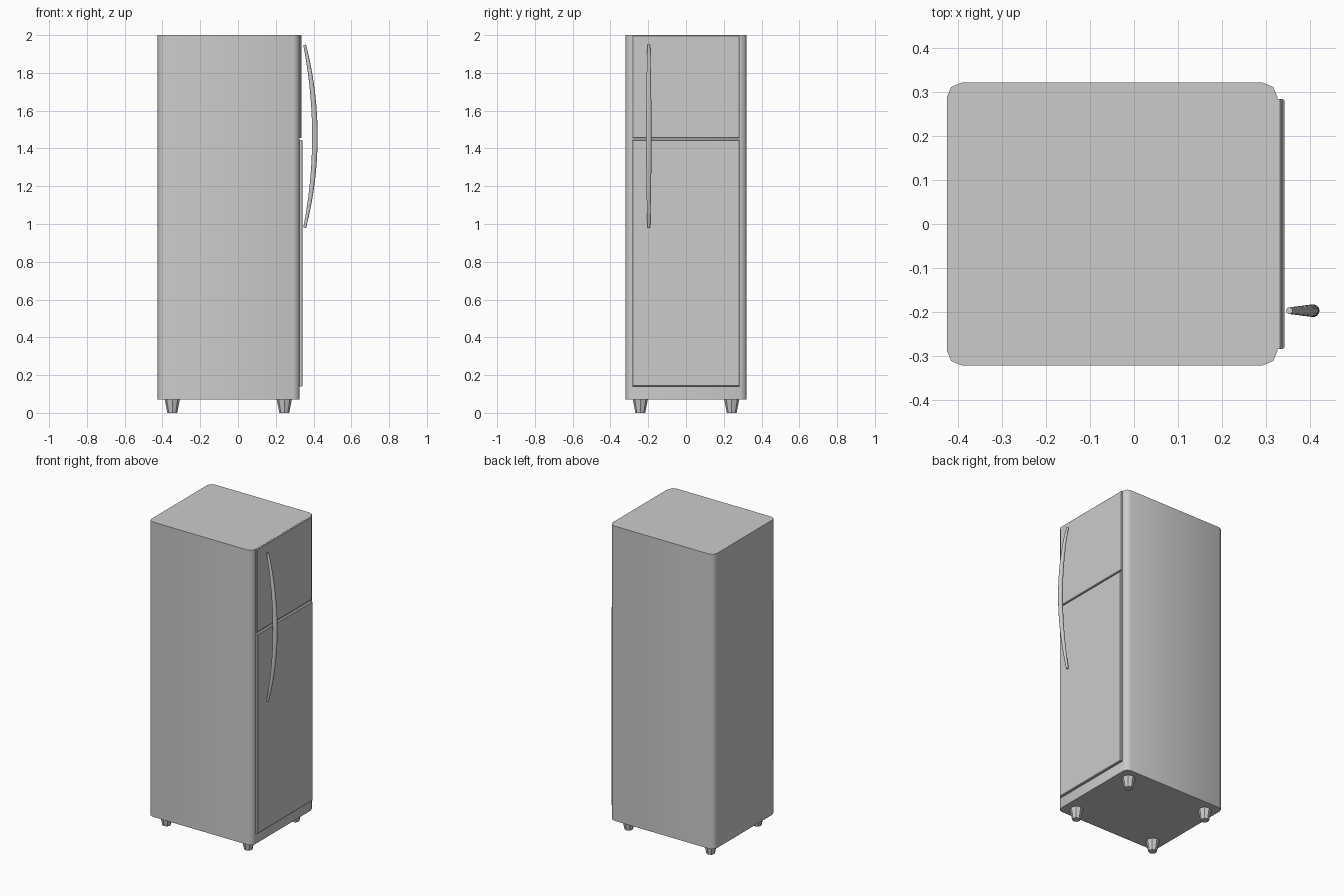
import bpy, bmesh, math

if "Cube" in bpy.data.objects:
    bpy.data.objects.remove(bpy.data.objects["Cube"])


def smooth(ob, angle):
    bpy.ops.object.select_all(action='DESELECT')
    ob.select_set(True)
    bpy.context.view_layer.objects.active = ob
    bpy.ops.object.shade_smooth_by_angle(angle=math.radians(angle))


def box(name, lo, hi):
    """Axis-aligned box between two corners; returns object with origin at its centre."""
    me = bpy.data.meshes.new(name)
    bm = bmesh.new()
    bmesh.ops.create_cube(bm, size=1)
    for v in bm.verts:
        v.co = [c * (b - a) for c, a, b in zip(v.co, lo, hi)]
    return bm, me, name, [(a + b) / 2 for a, b in zip(lo, hi)]


def finish(bm, me, name, loc):
    bm.to_mesh(me)
    bm.free()
    ob = bpy.data.objects.new(name, me)
    ob.location = loc
    bpy.context.collection.objects.link(ob)
    return ob


# Cabinet with rounded vertical corners
bm, me, name, loc = box("cabinet", (-0.425, -0.321, 0.07), (0.326, 0.321, 2.0))
verticals = [e for e in bm.edges if abs(e.verts[0].co.z - e.verts[1].co.z) > 1]
bmesh.ops.bevel(bm, geom=verticals, offset=0.033, segments=2, profile=0.5, affect='EDGES')
smooth(finish(bm, me, name, loc), 50)

# Freezer and fridge doors with a narrow bevel around the front face
for name, z0, z1, front in (("freezer_door", 1.455, 1.9995, 0.336),
                            ("fridge_door", 0.14, 1.445, 0.342)):
    bm, me, name, loc = box(name, (0.320, -0.284, z0), (front, 0.284, z1))
    rim = [e for e in bm.edges if all(v.co.x > 0 for v in e.verts)]
    bmesh.ops.bevel(bm, geom=rim, offset=0.004, segments=1, affect='EDGES')
    finish(bm, me, name, loc)

# Bowed handle: round bar on an arc, tapering to both ends
N, SIDES = 24, 14
HALF, RISE, Z_MID = 0.484, 0.054, 1.464
R = (HALF ** 2 + RISE ** 2) / (2 * RISE)
sweep = math.asin(HALF / R)
bm = bmesh.new()
rings = []
for i in range(N + 1):
    t = 2 * i / N - 1
    a = t * sweep
    r = 0.0145 - 0.007 * t * t
    ring = []
    for k in range(SIDES):
        u = 2 * math.pi * k / SIDES
        d = R + r * math.cos(u)
        ring.append(bm.verts.new((0.407 - R + d * math.cos(a),
                                  -0.197 + r * math.sin(u),
                                  Z_MID + d * math.sin(a))))
    rings.append(ring)
for p, q in zip(rings, rings[1:]):
    for k in range(SIDES):
        n = (k + 1) % SIDES
        bm.faces.new((p[k], p[n], q[n], q[k]))
bm.faces.new(rings[0])
bm.faces.new(rings[-1])
bmesh.ops.recalc_face_normals(bm, faces=bm.faces)
smooth(finish(bm, bpy.data.meshes.new("handle"), "handle", (0, 0, 0)), 40)

# Four tapered feet
for side, x in (("back", -0.348), ("front", 0.245)):
    for hand, y in (("left", -0.242), ("right", 0.242)):
        bm = bmesh.new()
        bmesh.ops.create_cone(bm, cap_ends=True, segments=8,
                              radius1=0.026, radius2=0.04, depth=0.07)
        foot = f"{side}_{hand}_foot"
        finish(bm, bpy.data.meshes.new(foot), foot, (x, y, 0.035))
